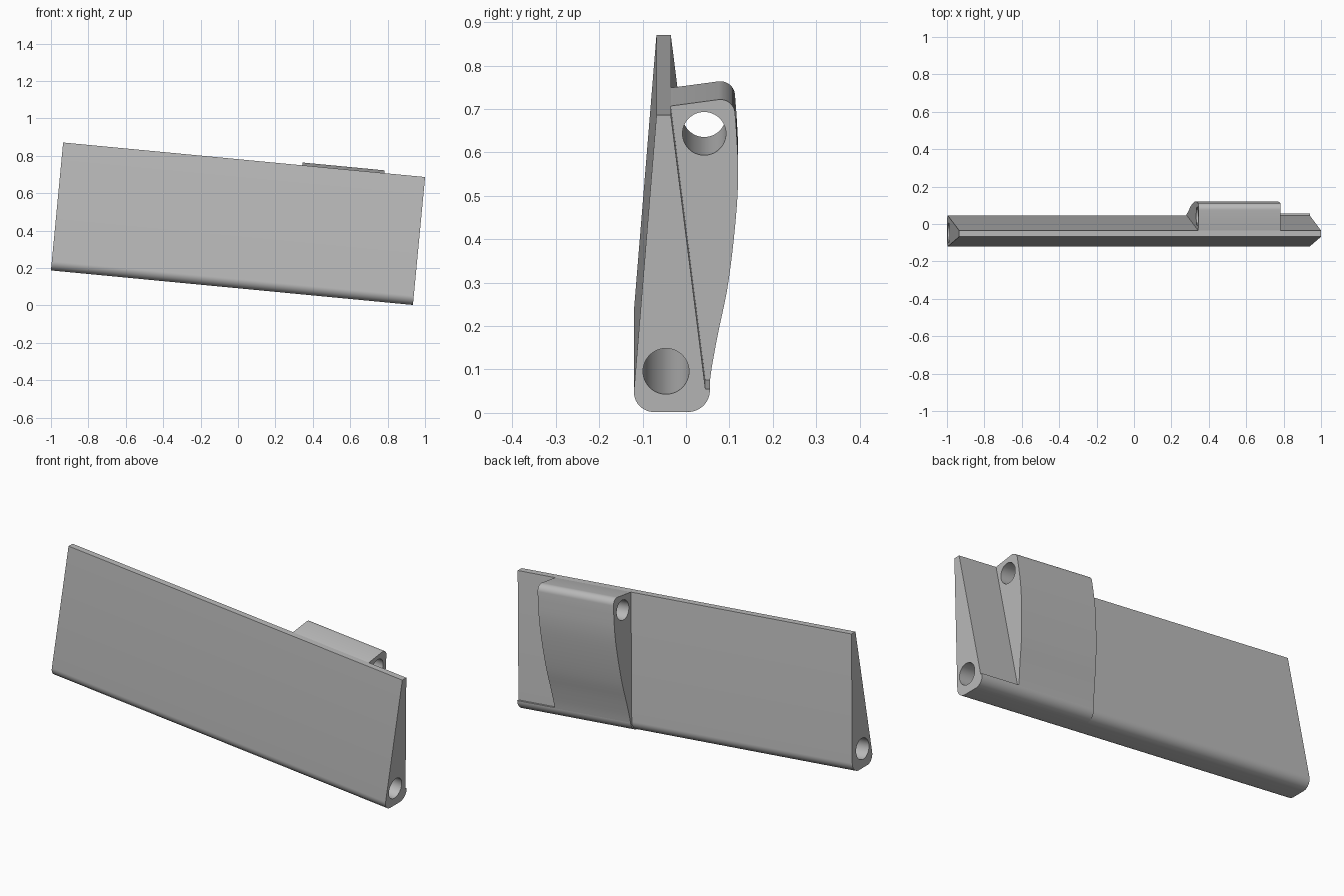
import bpy, bmesh, math
from mathutils import Matrix

if "Cube" in bpy.data.objects:
    bpy.data.objects.remove(bpy.data.objects["Cube"], do_unlink=True)

grey = bpy.data.materials.new("light grey")
grey.use_nodes = True
colour = (0.5, 0.5, 0.5, 1)
grey.diffuse_color = colour
grey.node_tree.nodes["Principled BSDF"].inputs["Base Color"].default_value = colour

# The whole part leans sideways about the y axis
LEAN = Matrix.Translation((-0.0325, 0, 0.0945)) @ Matrix.Rotation(math.radians(5.45), 4, 'Y')
HALF = 0.972


def arc(cy, cz, r, start, end, n=12):
    angles = [math.radians(start + (end - start) * i / n) for i in range(n + 1)]
    return [(cy + r * math.cos(a), cz + r * math.sin(a)) for a in angles]


def spline(points, n=6):
    # Smooth curve through the points
    out = []
    padded = [points[0]] + points + [points[-1]]
    for a, b, c, d in zip(padded, padded[1:], padded[2:], padded[3:]):
        for i in range(n):
            t = i / n
            out.append(tuple(0.5 * (2 * q + (r - p) * t + (2 * p - 5 * q + 4 * r - s) * t ** 2
                                    + (3 * q - p - 3 * r + s) * t ** 3)
                             for p, q, r, s in zip(a, b, c, d)))
    return out + [points[-1]]


def extrude(name, loops, x0, x1):
    # Fill an outline, with any hole loops, and sweep it along x
    bm = bmesh.new()
    edges = []
    for loop in loops:
        verts = [bm.verts.new((x0, y, z)) for y, z in loop]
        edges += [bm.edges.new((v, verts[i - 1])) for i, v in enumerate(verts)]
    bmesh.ops.triangle_fill(bm, edges=edges, use_beauty=True)
    swept = bmesh.ops.extrude_face_region(bm, geom=bm.faces[:], use_keep_orig=True)
    new = [g for g in swept["geom"] if isinstance(g, bmesh.types.BMVert)]
    bmesh.ops.translate(bm, verts=new, vec=(x1 - x0, 0, 0))
    bmesh.ops.recalc_face_normals(bm, faces=bm.faces[:])
    mesh = bpy.data.meshes.new(name)
    bm.to_mesh(mesh)
    bm.free()
    mesh.materials.append(grey)
    obj = bpy.data.objects.new(name, mesh)
    bpy.context.collection.objects.link(obj)
    obj.matrix_world = LEAN
    bpy.ops.object.select_all(action='DESELECT')
    obj.select_set(True)
    bpy.context.view_layer.objects.active = obj
    bpy.ops.object.shade_smooth_by_angle(angle=math.radians(30))


# Tapered plate with a rounded foot and a long bore
plate = [(-0.068, 0.687), (-0.035, 0.687)]
plate += arc(-0.002, 0.047, 0.047, 7, -90)
plate += arc(-0.074, 0.046, 0.046, -90, -184)
extrude("tapered_plate", [plate, arc(-0.046, 0.094, 0.053, 0, 352.5, 47)], -HALF, HALF)

# Raised hinge block on the back, with its own bore
block = [(-0.045, 0.684), (-0.035, 0.687)]
block += arc(0.079, 0.668, 0.034, 97, 4)
block += spline([(0.116, 0.63), (0.12, 0.55), (0.118, 0.47), (0.108, 0.36),
                 (0.094, 0.258), (0.075, 0.167), (0.061, 0.092), (0.055, 0.05)])
block += [(0.03, 0.05)]
extrude("hinge_block", [block, arc(0.042, 0.623, 0.05, 0, 352.5, 47)], 0.312, 0.7535)

# Small ledge along the foot below the block
ledge = [(0.03, 0.053), (0.055, 0.053)] + arc(0.005, 0.05, 0.05, 0, -90)
extrude("foot_ledge", [ledge], 0.312, HALF)
